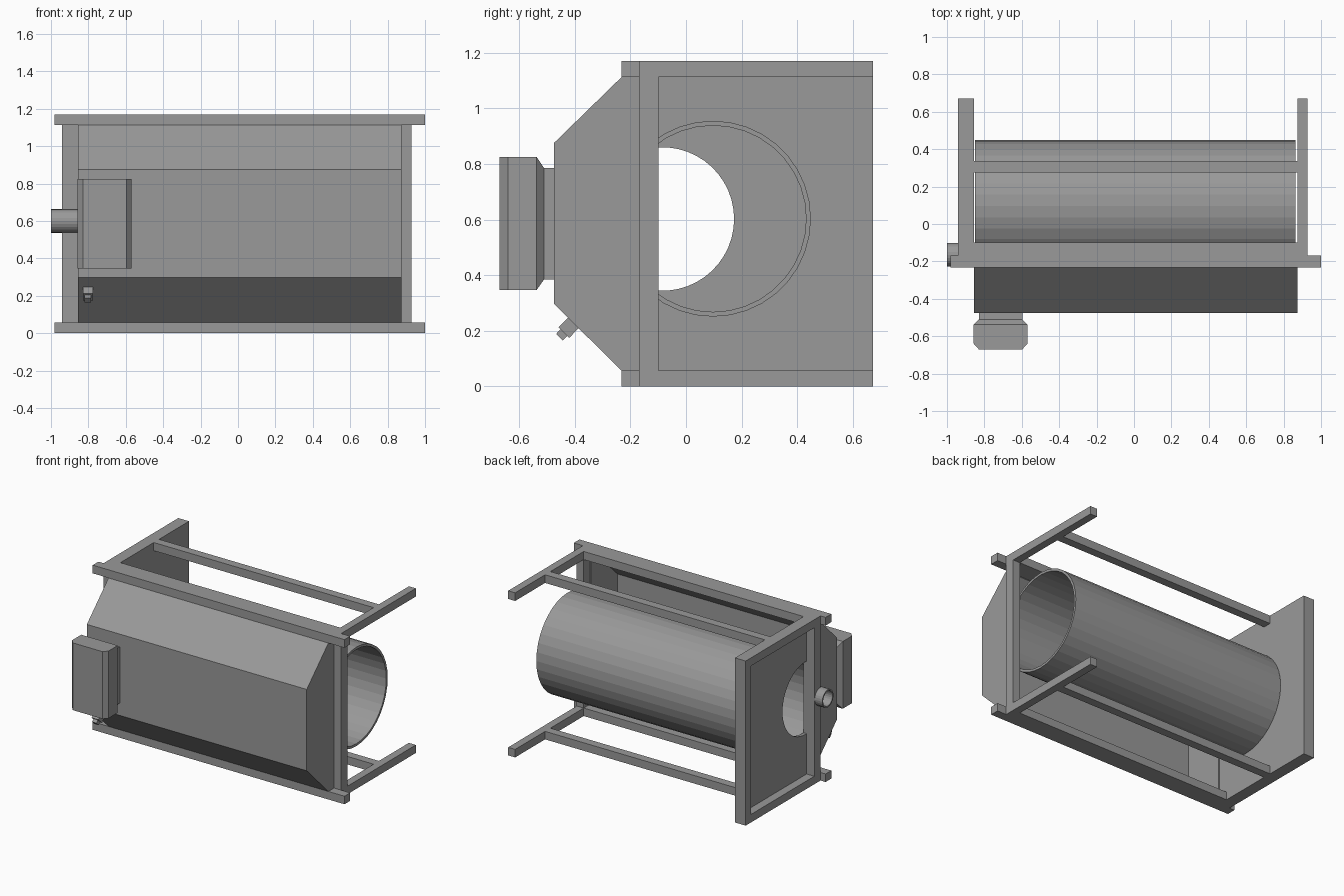
import bpy, bmesh
from math import sin, cos, pi, asin
from mathutils import Matrix, Vector

if "Cube" in bpy.data.objects:
    bpy.data.objects.remove(bpy.data.objects["Cube"])

# Dark grey paint used on every part
paint = bpy.data.materials.new("dark_grey_paint")
paint.diffuse_color = (0.32, 0.32, 0.32, 1)
paint.use_nodes = True
paint.node_tree.nodes["Principled BSDF"].inputs["Base Color"].default_value = paint.diffuse_color


def finish(name, bm):
    bmesh.ops.recalc_face_normals(bm, faces=bm.faces)
    me = bpy.data.meshes.new(name)
    bm.to_mesh(me)
    bm.free()
    me.materials.append(paint)
    ob = bpy.data.objects.new(name, me)
    bpy.context.collection.objects.link(ob)
    return ob


def box(name, x, y, z):
    bm = bmesh.new()
    bmesh.ops.create_cube(bm, size=1)
    for v in bm.verts:
        v.co = [a + (c + 0.5) * (b - a) for (a, b), c in zip((x, y, z), v.co)]
    return finish(name, bm)


def extrude_x(name, profile, x0, x1):
    """Solid from a y,z outline, swept along x."""
    bm = bmesh.new()
    f = bm.faces.new([bm.verts.new((x0, y, z)) for y, z in profile])
    new = bmesh.ops.extrude_face_region(bm, geom=[f])["geom"]
    # extrude_face_region removes the start face, so close it again
    bmesh.ops.translate(bm, vec=(x1 - x0, 0, 0),
                        verts=[v for v in new if isinstance(v, bmesh.types.BMVert)])
    open_edges = [e for e in bm.edges if e.is_boundary]
    if open_edges:
        bmesh.ops.contextual_create(bm, geom=open_edges)
    return finish(name, bm)


def tube(name, x0, x1, cy, cz, outer, inner, n):
    """Open tube with a wall, along x."""
    bm = bmesh.new()
    rings = [[bm.verts.new((x, cy + r * cos(2 * pi * i / n), cz + r * sin(2 * pi * i / n)))
              for i in range(n)]
             for x, r in ((x0, outer), (x1, outer), (x1, inner), (x0, inner))]
    for k in range(4):
        a, b = rings[k], rings[(k + 1) % 4]
        for i in range(n):
            j = (i + 1) % n
            bm.faces.new((a[i], a[j], b[j], b[i]))
    return finish(name, bm)


def loft_y(name, sections):
    """Stack of rectangles (y, x0, x1, z0, z1) joined along y."""
    bm = bmesh.new()
    rings = [[bm.verts.new(p) for p in ((x0, y, z0), (x1, y, z0), (x1, y, z1), (x0, y, z1))]
             for y, x0, x1, z0, z1 in sections]
    for a, b in zip(rings, rings[1:]):
        for i in range(4):
            j = (i + 1) % 4
            bm.faces.new((a[i], a[j], b[j], b[i]))
    bm.faces.new(rings[0])
    bm.faces.new(rings[-1])
    return finish(name, bm)


H, T, TOP = 1.17, 0.057, 1.112
LEFT, RIGHT = (-0.94, -0.856), (0.873, 0.928)

# Horizontal frame rails, same at top and bottom
for label, z in (("bottom", (0, T)), ("top", (TOP, H))):
    box(label + "_front_beam", (-0.98, 1.0), (-0.232, -0.168), z)
    box(label + "_inner_beam", (LEFT[1], RIGHT[0]), (-0.168, -0.098), z)
    box(label + "_cross_rail", (LEFT[1], RIGHT[0]), (0.276, 0.336), z)
    box(label + "_left_arm", LEFT, (-0.168, 0.672), z)
    box(label + "_right_arm", RIGHT, (-0.168, 0.672), z)

# Uprights
box("left_front_post", LEFT, (-0.168, -0.098), (T, TOP))
box("right_front_post", RIGHT, (-0.168, -0.098), (T, TOP))
box("left_back_post", LEFT, (0.61, 0.672), (T, TOP))

# Recessed end panel with a round opening beside the front post
cy, cz, r = -0.085, 0.602, 0.258
a = pi / 2 + asin((cy + 0.098) / r)
arc = [(cy + r * cos(a - 2 * a * i / 24), cz + r * sin(a - 2 * a * i / 24)) for i in range(25)]
panel = [(-0.098, T), (0.61, T), (0.61, TOP), (-0.098, TOP)] + arc
extrude_x("end_panel", panel, -0.88, -0.856)

# Drum
tube("drum", -0.85, 0.863, 0.097, 0.603, 0.352, 0.335, 36)

# Hood: folded sheet, open at the back, with two end plates
outer = [(-0.168, TOP), (-0.232, TOP), (-0.475, 0.875),
         (-0.475, 0.297), (-0.232, T), (-0.168, T)]
inner = [(-0.225, 0.067), (-0.467, 0.301), (-0.467, 0.871), (-0.225, 1.102)]
extrude_x("hood_sheet", outer[1:5] + inner, -0.856, 0.873)
extrude_x("hood_left_end", outer, -0.856, -0.848)
extrude_x("hood_right_end", outer, 0.865, 0.873)

# Front control box with a narrower neck
loft_y("control_box", [
    (-0.47, -0.83, -0.597, 0.385, 0.785), (-0.51, -0.83, -0.597, 0.385, 0.785),
    (-0.537, -0.857, -0.57, 0.347, 0.825), (-0.64, -0.857, -0.57, 0.347, 0.825),
    (-0.67, -0.83, -0.597, 0.347, 0.825)])

# Side pipe
tube("side_pipe", -1.0, -0.856, -0.165, 0.6, 0.063, 0.053, 24)

# Drain plug, square to the lower slope
out = Vector((0, -0.69, -0.72)).normalized()
rot = Vector((0, 0, 1)).rotation_difference(out).to_matrix().to_4x4()
for name, w, lo, hi in (("drain_block", 0.054, -0.02, 0.052), ("drain_tip", 0.034, 0.052, 0.075)):
    plug = box(name, (-w / 2, w / 2), (-w / 2, w / 2), (lo, hi))
    plug.data.transform(Matrix.Translation((-0.803, -0.403, 0.231)) @ rot)
